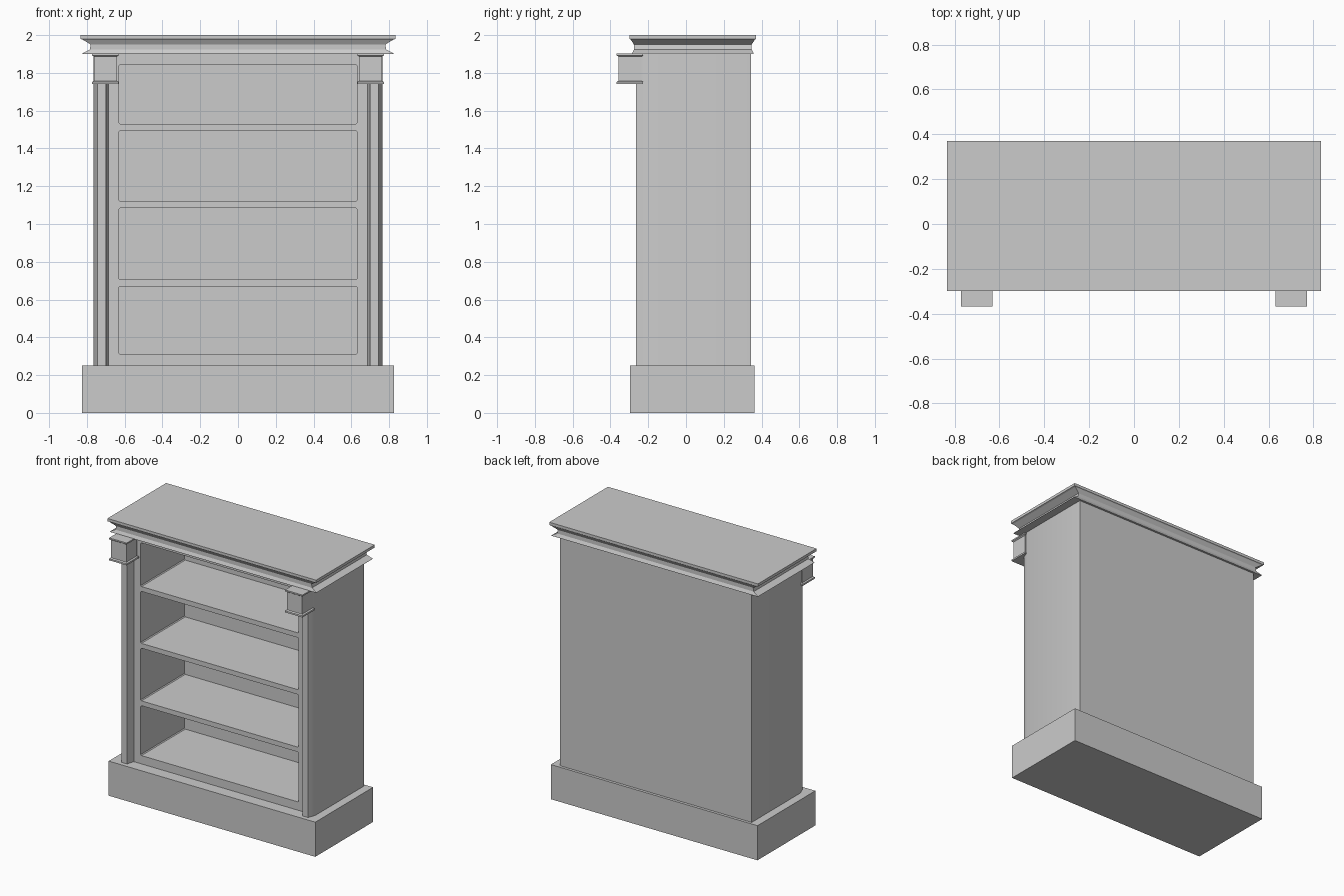
import bpy, bmesh
from mathutils import Vector

if "Cube" in bpy.data.objects:
    bpy.data.objects.remove(bpy.data.objects["Cube"])


def make(name, rings):
    """Solid skinned through equal-length rings of points, capped at both ends."""
    bm = bmesh.new()
    loops = [[bm.verts.new(p) for p in ring] for ring in rings]
    n = len(loops[0])
    for a, b in zip(loops, loops[1:]):
        for i in range(n):
            j = (i + 1) % n
            bm.faces.new((a[i], a[j], b[j], b[i]))
    bm.faces.new(loops[0][::-1])
    bm.faces.new(loops[-1])
    bmesh.ops.recalc_face_normals(bm, faces=bm.faces)
    mesh = bpy.data.meshes.new(name)
    bm.to_mesh(mesh)
    bm.free()
    ob = bpy.data.objects.new(name, mesh)
    bpy.context.collection.objects.link(ob)
    return ob


def rect(x0, x1, y0, y1, z):
    return [(x0, y0, z), (x1, y0, z), (x1, y1, z), (x0, y1, z)]


def stack(name, levels):
    """Stack of rectangles: (x0, x1, y0, y1, z) per level."""
    return make(name, [rect(*lv) for lv in levels])


# plinth
stack("plinth", [(-.825, .825, -.297, .363, 0), (-.825, .825, -.297, .363, .25)])

# carcass: plan outline with chamfered pilasters at the front corners
half = [(.685, -.21), (.70, -.265), (.745, -.265), (.765, -.21), (.765, .343)]
plan = half + [(-x, y) for x, y in reversed(half)]
carcass = make("carcass", [[(x, y, z) for x, y in plan] for z in (.25, 1.905)])

# shelf openings cut from the carcass, leaving flush shelves
cutters = []
for z0, z1 in [(.31, .67), (.705, 1.085), (1.12, 1.495), (1.53, 1.845)]:
    w, c = .63, .006
    outline = [(-w + c, z0), (w - c, z0), (w, z0 + c), (w, z1 - c),
               (w - c, z1), (-w + c, z1), (-w, z1 - c), (-w, z0 + c)]
    cut = make("opening_cutter", [[(x, y, z) for x, z in outline] for y in (-.4, .29)])
    cut.hide_render = True
    mod = carcass.modifiers.new("opening", 'BOOLEAN')
    mod.object = cut
    mod.operation = 'DIFFERENCE'
    mod.solver = 'EXACT'
    cutters.append(cut)
bpy.context.view_layer.objects.active = carcass
carcass.select_set(True)
for mod in list(carcass.modifiers):
    bpy.ops.object.modifier_apply(modifier=mod.name)
for cut in cutters:
    bpy.data.objects.remove(cut)
bpy.ops.object.shade_smooth_by_angle()

# capitals on the pilasters: block with a lip at top and bottom
for side, label in ((-1, "left"), (1, "right")):
    profile = [(.070, 1.74), (.070, 1.752), (.061, 1.758),
               (.061, 1.886), (.070, 1.892), (.070, 1.902)]
    cx, cy = side * .702, -.297
    stack(label + "_capital", [(cx - r, cx + r, cy - r, cy + r, z) for r, z in profile])

# cornice: sharp lower lip, flat neck, flared top slab
stack("cornice", [(-hx, hx, y0, y1, z) for hx, y0, y1, z in [
    (.825, -.285, .358, 1.90),
    (.822, -.285, .358, 1.904),
    (.785, -.276, .348, 1.923),
    (.780, -.276, .348, 1.950),
    (.822, -.292, .364, 1.976),
    (.833, -.299, .370, 1.980),
    (.833, -.299, .370, 2.0)]])
